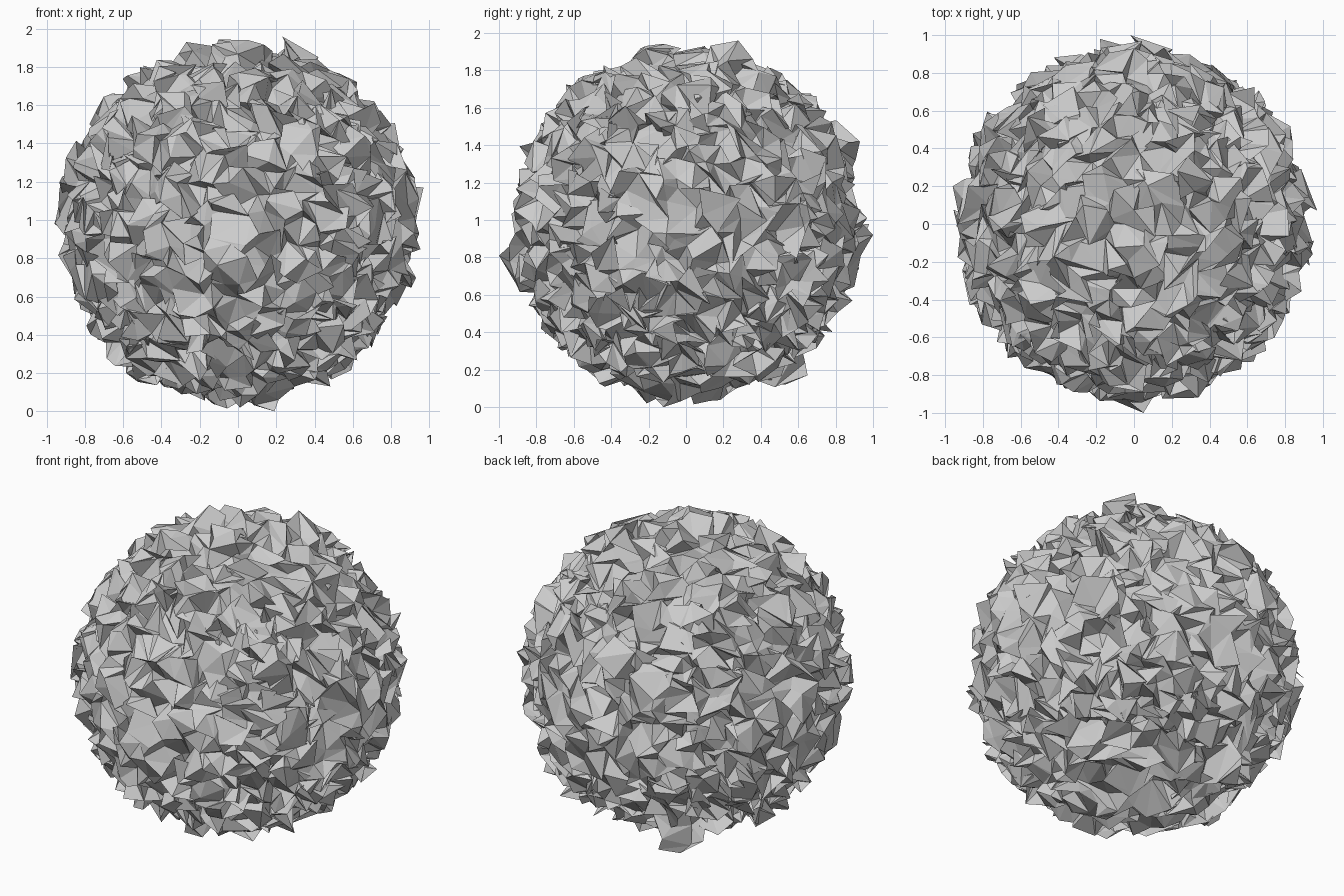
import bpy, bmesh, math, random
from mathutils import Vector

random.seed(7)
CELLS = 20         # cells along each edge of the starting cube
RADIUS = 0.895
JITTER = 0.078
WARP = 0.65        # evens out the cells, leaving them slightly larger at the poles
CENTRE = Vector((0, 0, 0.98))

cube = bpy.data.objects.get("Cube")
if cube:
    bpy.data.objects.remove(cube, do_unlink=True)


def on_ball(co):
    """Round a point of the cube onto the ball."""
    warped = Vector([math.tan(WARP * c) / math.tan(WARP) for c in co])
    return warped.normalized() * RADIUS


# Gridded cube rounded into a ball, each point shifted at random
bm = bmesh.new()
bmesh.ops.create_cube(bm, size=2)
bmesh.ops.subdivide_edges(bm, edges=bm.edges[:], cuts=CELLS - 1, use_grid_fill=True)
for v in bm.verts:
    shift = Vector([random.uniform(-JITTER, JITTER) for _ in range(3)])
    v.co = CENTRE + on_ball(v.co) + shift

# Tips of the broad shards that stand out from the rest
tips = [
    (0.01, -0.21, 0.02), (0.19, -0.12, 0.0),       # underneath
    (-0.33, 0.53, 0.12), (-0.26, 0.65, 0.17),      # lower back
    (0.58, 0.6, 0.42),
    (0.23, 0.28, 1.96), (-0.27, 0.1, 1.93),        # top
    (0.97, 0.07, 1.17), (-0.96, 0.2, 0.98),        # sides
    (-0.18, 0.98, 0.98), (-0.02, 1.0, 0.92),       # back
    (0.05, -1.0, 0.81), (0, 0.93, 1.42),
]
moved = set()
for tip in map(Vector, tips):
    peak = min((v for v in bm.verts if v not in moved),
               key=lambda v: (v.co - tip).length)
    peak.co = tip
    moved.add(peak)
    # Raise the surrounding points so that the shard has a wide base
    for edge in peak.link_edges:
        base = edge.other_vert(peak)
        if base not in moved:
            reach = 0.95 * (tip - CENTRE).length
            base.co = CENTRE + (base.co - CENTRE).normalized() * reach

bmesh.ops.triangulate(bm, faces=bm.faces[:])
bmesh.ops.recalc_face_normals(bm, faces=bm.faces[:])
mesh = bpy.data.meshes.new("crumpled_ball")
bm.to_mesh(mesh)
bm.free()
ball = bpy.data.objects.new("crumpled_ball", mesh)
bpy.context.collection.objects.link(ball)
